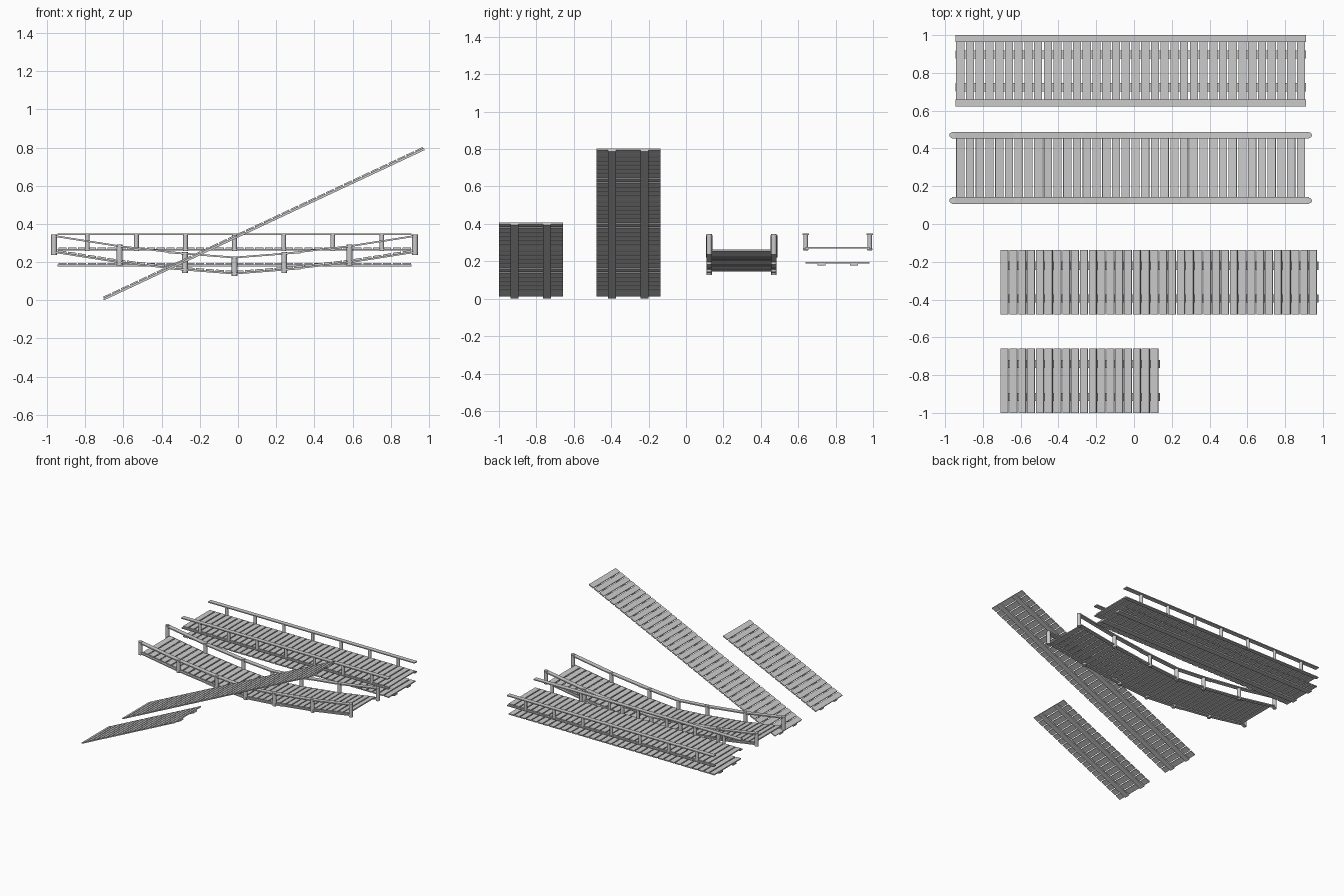
import bpy, bmesh, math
from mathutils import Matrix, Vector

old = bpy.data.objects.get("Cube")
if old:
    bpy.data.objects.remove(old, do_unlink=True)

grey = bpy.data.materials.new("weathered_grey")
grey.use_nodes = True
grey.diffuse_color = (0.6, 0.6, 0.6, 1)
grey.node_tree.nodes["Principled BSDF"].inputs["Base Color"].default_value = (0.6, 0.6, 0.6, 1)

LENGTH, WIDTH, COUNT = 1.855, 0.342, 36
PITCH = LENGTH / COUNT
PLANK_W, PLANK_T = 0.043, 0.009
STRINGER_Y, STRINGER_W, STRINGER_T = 0.087, 0.043, 0.010
MID_X = -0.018


def box(bm, centre, size, tilt=0.0):
    """Box tilted in the xz plane; positive tilt lifts the +x end."""
    m = (Matrix.Translation(centre) @ Matrix.Rotation(-tilt, 4, 'Y')
         @ Matrix.Diagonal((*size, 1)))
    bmesh.ops.create_cube(bm, size=1, matrix=m)


def bar(bm, a, b, width, thick):
    """Flat bar between two points that share a y value."""
    a, b = Vector(a), Vector(b)
    d = b - a
    box(bm, (a + b) / 2, (d.length, width, thick), math.atan2(d.z, d.x))


def post(bm, centre, radius, height):
    bmesh.ops.create_cone(bm, cap_ends=True, segments=12, radius1=radius, radius2=radius,
                          depth=height, matrix=Matrix.Translation(centre))


def finish(bm, name, smooth=False):
    me = bpy.data.meshes.new(name)
    bm.to_mesh(me)
    bm.free()
    me.materials.append(grey)
    ob = bpy.data.objects.new(name, me)
    bpy.context.collection.objects.link(ob)
    if smooth:
        bpy.ops.object.select_all(action='DESELECT')
        ob.select_set(True)
        bpy.context.view_layer.objects.active = ob
        bpy.ops.object.shade_smooth_by_angle(angle=math.radians(35))
    return ob


def straight_deck(name, origin, count, tilt=0.0, stringers=True):
    """Planks on two stringers, running along +x from the origin."""
    start = Vector(origin)
    along = Vector((math.cos(tilt), 0, math.sin(tilt)))
    up = Vector((-math.sin(tilt), 0, math.cos(tilt)))
    bm = bmesh.new()
    for i in range(count):
        box(bm, start + along * (i + 0.5) * PITCH + up * PLANK_T / 2,
            (PLANK_W, WIDTH, PLANK_T), tilt)
    finish(bm, name + "_planks")
    if stringers:
        bm = bmesh.new()
        for side in (-1, 1):
            c = start + along * count * PITCH / 2 - up * STRINGER_T / 2
            box(bm, c + Vector((0, side * STRINGER_Y, 0)),
                (count * PITCH, STRINGER_W, STRINGER_T), tilt)
        finish(bm, name + "_stringers")


# Loose deck and the two leaning ramps
BACK_Y = 0.811
LEFT_END = MID_X - LENGTH / 2
straight_deck("lower_deck", (LEFT_END, BACK_Y, 0.187), COUNT)
straight_deck("long_ramp", (-0.706, -0.308, 0.009), COUNT, math.radians(25.1))
straight_deck("short_ramp", (-0.706, -0.829, 0.009), COUNT // 2, math.radians(25.1))

# Flat bridge with railings
straight_deck("flat_bridge", (LEFT_END, BACK_Y, 0.268), COUNT, stringers=False)
rails, beams, posts = bmesh.new(), bmesh.new(), bmesh.new()
for side in (-1, 1):
    y = BACK_Y + side * WIDTH / 2
    box(rails, (MID_X, y, 0.346), (LENGTH, 0.036, 0.008))
    box(beams, (MID_X, y, 0.264), (LENGTH, 0.028, 0.008))
    for k in range(-3, 4):
        post(posts, (MID_X + k * 0.257, y, 0.302), 0.0125, 0.086)
finish(rails, "flat_bridge_handrails")
finish(beams, "flat_bridge_edge_beams")
finish(posts, "flat_bridge_posts", smooth=True)

# Hanging bridge: post middles as (distance from centre, height)
HANG_Y = 0.297
NODES = [(0.0, 0.178), (0.26, 0.198), (0.602, 0.237), (0.945, 0.291)]
SPAN = 0.345


def sag(x):
    """Height and slope of the hanging curve at a signed distance from its centre."""
    d = abs(x)
    for (x0, z0), (x1, z1) in zip(NODES, NODES[1:]):
        if d <= x1:
            break
    slope = (z1 - z0) / (x1 - x0)
    return z0 + slope * (d - x0), math.copysign(slope, x)


planks = bmesh.new()
for i in range(COUNT):
    x = (i + 0.5) * PITCH - LENGTH / 2
    z, slope = sag(x)
    box(planks, (MID_X + x, HANG_Y, z - 0.029),
        (PLANK_W, WIDTH, PLANK_T), math.atan(slope))
finish(planks, "hanging_bridge_planks")

rails, beams, posts = bmesh.new(), bmesh.new(), bmesh.new()
for side in (-1, 1):
    y = HANG_Y + side * 0.173
    for end in (-1, 1):
        for k, ((x0, z0), (x1, z1)) in enumerate(zip(NODES, NODES[1:])):
            # The inner bars run on past the next post
            f = SPAN / (x1 - x0) if k == 0 else 1.0
            x2, z2 = x0 + (x1 - x0) * f, z0 + (z1 - z0) * f
            pair = sorted([(MID_X + end * x0, z0), (MID_X + end * x2, z2)])
            for bm, lift, w in ((rails, 0.046, 0.036), (beams, -0.038, 0.028)):
                a, b = [(px, y, pz + lift) for px, pz in pair]
                bar(bm, a, b, w, 0.009)
            post(posts, (MID_X + end * x1, y, z1), 0.015, 0.108)
    post(posts, (MID_X, y, NODES[0][1]), 0.015, 0.104)
finish(rails, "hanging_bridge_handrails")
finish(beams, "hanging_bridge_edge_beams")
finish(posts, "hanging_bridge_posts", smooth=True)
